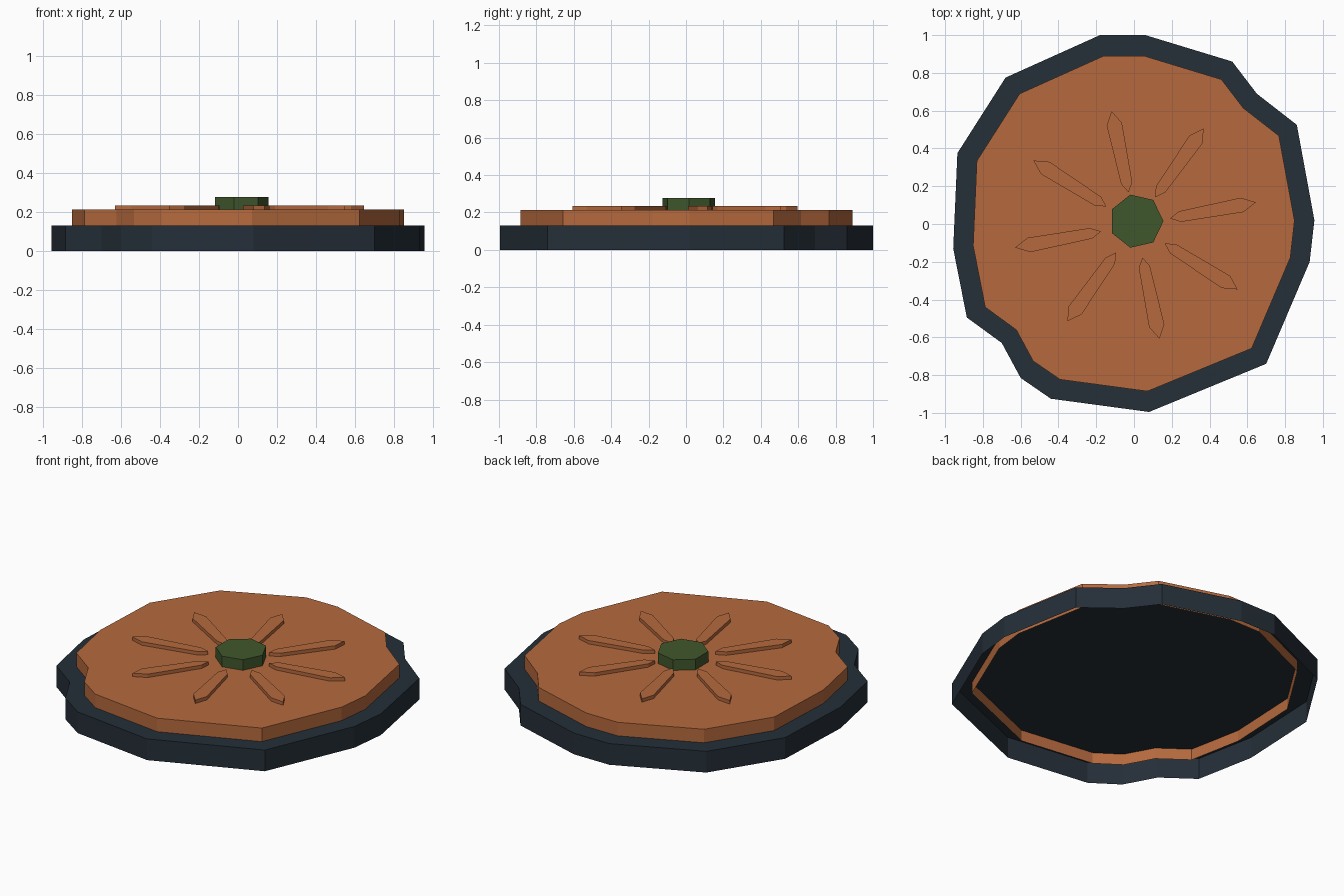
import bpy, bmesh, math

if "Cube" in bpy.data.objects:
    bpy.data.objects.remove(bpy.data.objects["Cube"])


def material(name, rgb):
    m = bpy.data.materials.new(name)
    m.diffuse_color = (*rgb, 1)
    m.use_nodes = True
    m.node_tree.nodes["Principled BSDF"].inputs["Base Color"].default_value = m.diffuse_color
    return m


DARK = material("dark slate", (0.018, 0.028, 0.040))
CLAY = material("terracotta", (0.468, 0.144, 0.048))
GREEN = material("moss green", (0.051, 0.095, 0.025))


def prism(name, outline, z0, z1, mat):
    """Open-bottomed prism: side walls and a top cap over a 2D outline."""
    bm = bmesh.new()
    low = [bm.verts.new((x, y, z0)) for x, y in outline]
    high = [bm.verts.new((x, y, z1)) for x, y in outline]
    n = len(outline)
    for i in range(n):
        j = (i + 1) % n
        bm.faces.new((low[i], low[j], high[j], high[i]))
    bm.faces.new(high)
    me = bpy.data.meshes.new(name)
    bm.to_mesh(me)
    bm.free()
    me.materials.append(mat)
    ob = bpy.data.objects.new(name, me)
    bpy.context.collection.objects.link(ob)
    return ob


# Irregular rim outline, counter-clockwise
rim = [(0.955, 0.02), (0.862, 0.525), (0.65, 0.69), (0.52, 0.86),
       (0.06, 1.0), (-0.18, 1.0), (-0.68, 0.775), (-0.935, 0.375),
       (-0.957, -0.13), (-0.885, -0.495), (-0.70, -0.63), (-0.60, -0.815),
       (-0.44, -0.925), (0.08, -0.995), (0.70, -0.74), (0.93, -0.20)]

# Dark base shell and the smaller slab set into it
prism("base", rim, 0.0, 0.13, DARK)
prism("slab", [(x * 0.89, y * 0.89) for x, y in rim], 0.062, 0.213, CLAY)

# Eight raised petals radiating from the centre, slightly squashed in y
petal = [(0.186, 0), (0.24, -0.03), (0.575, -0.041),
         (0.65, 0), (0.575, 0.041), (0.24, 0.03)]
for k in range(8):
    a = math.radians(11.25 + 45 * k)
    c, s = math.cos(a), math.sin(a)
    pts = [(0.008 + r * c - w * s, -0.005 + 0.945 * (r * s + w * c))
           for r, w in petal]
    prism(f"petal_{k + 1}", pts, 0.205, 0.234, CLAY)

# Seven-sided centre hub
hub = [(0.012 + 0.144 * math.cos(math.tau * i / 7),
        0.015 + 0.144 * math.sin(math.tau * i / 7)) for i in range(7)]
prism("hub", hub, 0.205, 0.278, GREEN)
